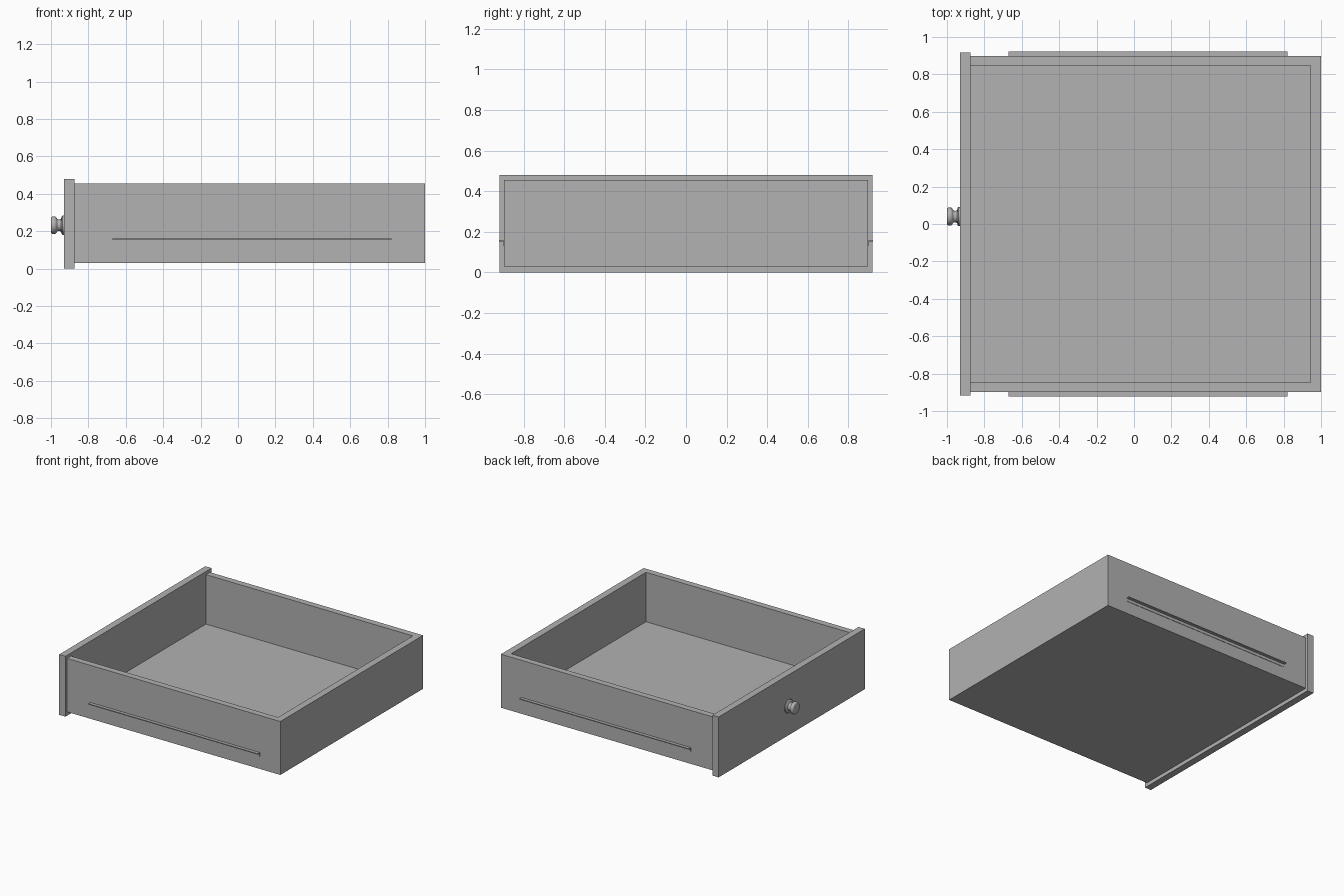
import bpy, bmesh, math
from mathutils import Matrix, Vector

if "Cube" in bpy.data.objects:
    bpy.data.objects.remove(bpy.data.objects["Cube"], do_unlink=True)

GREY = (0.445, 0.445, 0.445, 1)
grey = bpy.data.materials.new("plain grey")
grey.use_nodes = True
grey.diffuse_color = GREY
grey.node_tree.nodes["Principled BSDF"].inputs["Base Color"].default_value = GREY


def add_object(name, bm):
    mesh = bpy.data.meshes.new(name)
    bmesh.ops.recalc_face_normals(bm, faces=bm.faces)
    bm.to_mesh(mesh)
    bm.free()
    mesh.materials.append(grey)
    ob = bpy.data.objects.new(name, mesh)
    bpy.context.collection.objects.link(ob)
    return ob


def box(name, low, high):
    low, high = Vector(low), Vector(high)
    bm = bmesh.new()
    place = Matrix.Translation((low + high) / 2) @ Matrix.Diagonal((*(high - low), 1))
    bmesh.ops.create_cube(bm, size=1, matrix=place)
    return add_object(name, bm)


def select_only(ob):
    bpy.ops.object.select_all(action='DESELECT')
    ob.select_set(True)
    bpy.context.view_layer.objects.active = ob


# Tray: a solid block hollowed out, open towards the front panel
tray = box("drawer_tray", (-0.875, -0.897, 0.03), (1, 0.897, 0.455))
cutter = box("tray_cutter", (-1, -0.847, 0.062), (0.945, 0.847, 1))
cutter.hide_render = True
cut = tray.modifiers.new("hollow", 'BOOLEAN')
cut.operation = 'DIFFERENCE'
cut.solver = 'EXACT'
cut.object = cutter
select_only(tray)
bpy.ops.object.modifier_apply(modifier=cut.name)
bpy.data.objects.remove(cutter, do_unlink=True)

# Front panel
box("front_panel", (-0.93, -0.918, 0), (-0.875, 0.918, 0.48))

# Angle rails on both sides: an outward flange and a thin leg against the tray
for side, name in ((1, "left_rail"), (-1, "right_rail")):
    section = [(0.897, 0.16), (0.922, 0.16), (0.922, 0.153),
               (0.9, 0.153), (0.9, 0.13), (0.897, 0.13)]
    bm = bmesh.new()
    end = bm.faces.new([bm.verts.new((-0.67, side * y, z)) for y, z in section])
    moved = bmesh.ops.extrude_face_region(bm, geom=[end])["geom"]
    bmesh.ops.translate(bm, vec=(1.49, 0, 0),
                        verts=[v for v in moved if isinstance(v, bmesh.types.BMVert)])
    add_object(name, bm)

# Knob: a turned profile (distance along x, radius)
profile = [(-0.93, 0), (-0.93, 0.052), (-0.938, 0.052), (-0.943, 0.047),
           (-0.946, 0.034), (-0.958, 0.03), (-0.966, 0.033), (-0.972, 0.043),
           (-0.977, 0.047), (-0.993, 0.047), (-0.998, 0.043), (-1, 0.037), (-1, 0)]
centre = Vector((0, 0.04, 0.232))
bm = bmesh.new()
verts = [bm.verts.new(centre + Vector((x, 0, r))) for x, r in profile]
edges = [bm.edges.new(pair) for pair in zip(verts, verts[1:])]
bmesh.ops.spin(bm, geom=verts + edges, cent=centre, axis=(1, 0, 0),
               angle=math.tau, steps=32)
bmesh.ops.remove_doubles(bm, verts=bm.verts, dist=0.0005)
knob = add_object("knob", bm)
select_only(knob)
bpy.ops.object.shade_smooth_by_angle(angle=math.radians(40))
